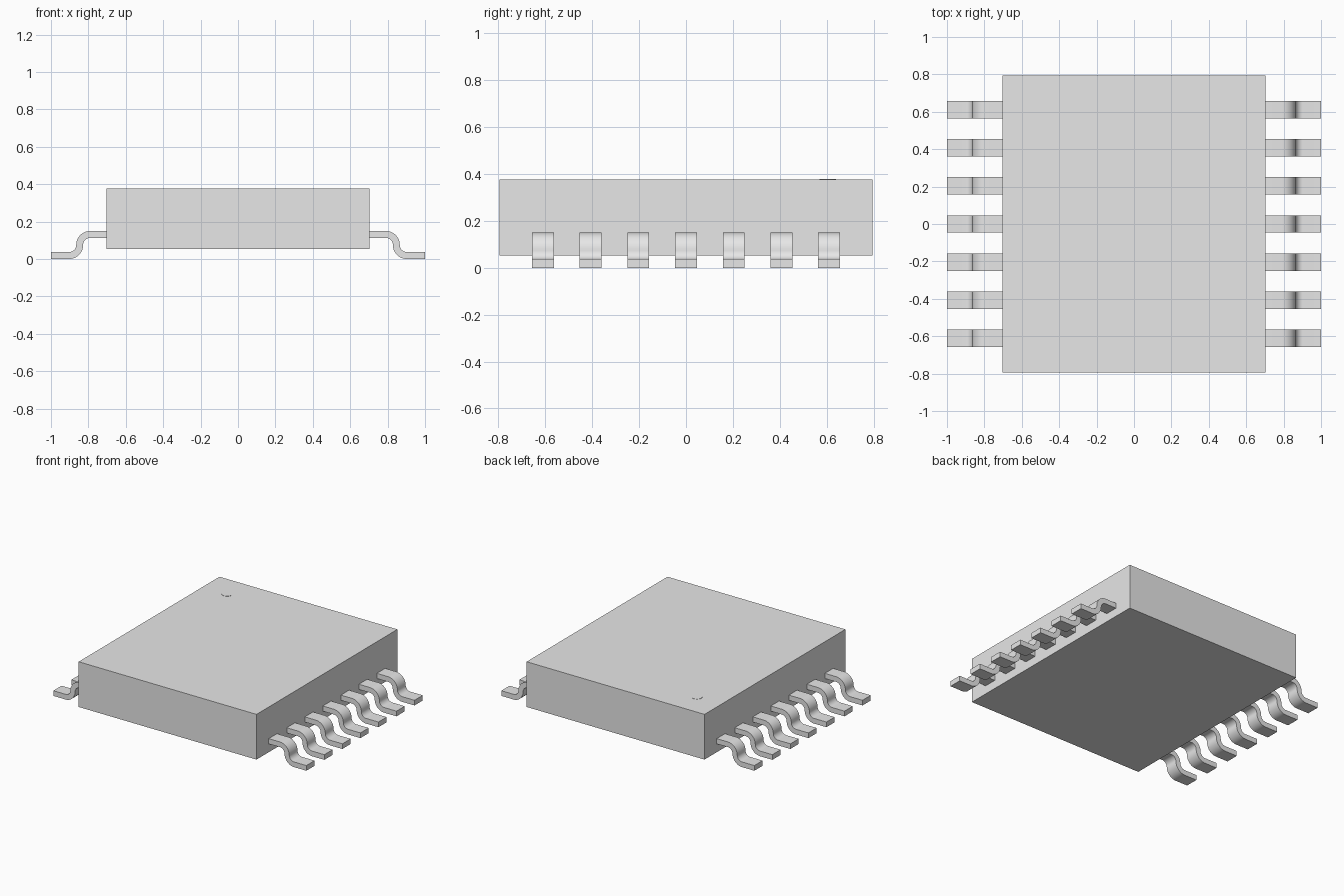
import bpy
import bmesh
from math import cos, sin, pi, radians

cube = bpy.data.objects.get("Cube")
if cube:
    bpy.data.objects.remove(cube, do_unlink=True)

grey = bpy.data.materials.new("neutral grey")
grey.use_nodes = True
grey.diffuse_color = (0.8, 0.8, 0.8, 1)
grey.node_tree.nodes["Principled BSDF"].inputs["Base Color"].default_value = grey.diffuse_color


def finish(bm, name):
    bmesh.ops.recalc_face_normals(bm, faces=bm.faces)
    mesh = bpy.data.meshes.new(name)
    bm.to_mesh(mesh)
    bm.free()
    mesh.materials.append(grey)
    obj = bpy.data.objects.new(name, mesh)
    bpy.context.collection.objects.link(obj)
    return obj


def smooth(obj):
    bpy.ops.object.select_all(action='DESELECT')
    obj.select_set(True)
    bpy.context.view_layer.objects.active = obj
    bpy.ops.object.shade_smooth_by_angle(angle=radians(30))


# Package body
BOTTOM, TOP = 0.053, 0.376
bm = bmesh.new()
bmesh.ops.create_cube(bm, size=1)
for v in bm.verts:
    v.co.x *= 1.406
    v.co.y *= 1.59
    v.co.z = TOP if v.co.z > 0 else BOTTOM
finish(bm, "package_body")

# Thin round marker beside the first pin
bm = bmesh.new()
bmesh.ops.create_cone(bm, cap_ends=True, segments=32, radius1=0.035,
                      radius2=0.035, depth=0.002)
bmesh.ops.translate(bm, verts=bm.verts, vec=(-0.51, 0.605, TOP + 0.001))
smooth(finish(bm, "pin_one_marker"))

# Gull-wing pin: two opposite quarter bends between flat shoulder and foot
THICK, WIDTH, PITCH = 0.037, 0.093, 0.2035
SHOULDER_Z, FOOT_Z = 0.150 - THICK / 2, THICK / 2
RADIUS = (SHOULDER_Z - FOOT_Z) / 2
UPPER_X, STEPS = 0.79, 12
LOWER_X = UPPER_X + 2 * RADIUS


def pin_outline():
    """Offset the centre line to both sides of the strip."""
    upper, lower = [], []
    for side, edge in ((1, upper), (-1, lower)):
        half = side * THICK / 2
        edge.append((0.70, SHOULDER_Z + half))
        for i in range(STEPS + 1):
            a = pi / 2 * (1 - i / STEPS)
            r = RADIUS + half
            edge.append((UPPER_X + r * cos(a), SHOULDER_Z - RADIUS + r * sin(a)))
        for i in range(1, STEPS + 1):
            a = pi + pi / 2 * i / STEPS
            r = RADIUS - half
            edge.append((LOWER_X + r * cos(a), FOOT_Z + RADIUS + r * sin(a)))
        edge.append((1.0, FOOT_Z + half))
    return upper + lower[::-1]


def make_pin(name, side, y):
    bm = bmesh.new()
    face = bm.faces.new([bm.verts.new((side * x, y - WIDTH / 2, z))
                         for x, z in pin_outline()])
    grown = bmesh.ops.extrude_face_region(bm, geom=[face], use_keep_orig=True)
    moved = [g for g in grown["geom"] if isinstance(g, bmesh.types.BMVert)]
    bmesh.ops.translate(bm, verts=moved, vec=(0, WIDTH, 0))
    smooth(finish(bm, name))


for label, side in (("left", 1), ("right", -1)):
    for n in range(7):
        make_pin(f"{label}_pin_{n + 1}", side, (n - 3) * PITCH)
